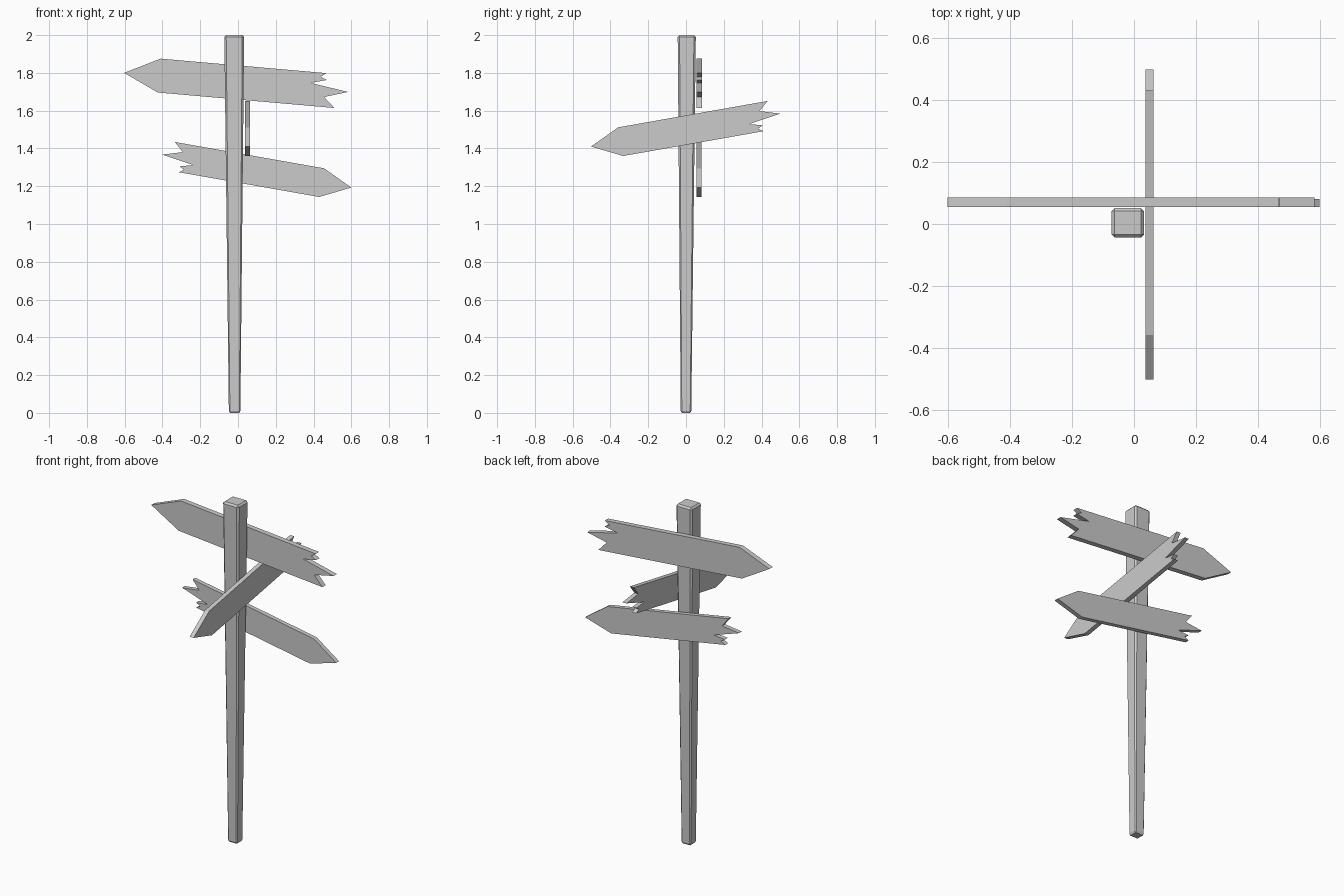
import bpy, bmesh
from math import sin, cos, radians
from mathutils import Vector

if "Cube" in bpy.data.objects:
    bpy.data.objects.remove(bpy.data.objects["Cube"])


def finish(bm, name):
    bmesh.ops.recalc_face_normals(bm, faces=bm.faces)
    mesh = bpy.data.meshes.new(name)
    bm.to_mesh(mesh)
    bm.free()
    obj = bpy.data.objects.new(name, mesh)
    bpy.context.collection.objects.link(obj)
    return obj


# Post: chamfered square beam that narrows towards the ground
def make_post():
    bm = bmesh.new()
    bmesh.ops.create_cube(bm, size=1)
    for v in bm.verts:
        v.co = Vector((v.co.x * 0.105, v.co.y * 0.096, v.co.z * 2 + 1))
    bmesh.ops.bevel(bm, geom=bm.edges[:], offset=0.01, segments=1,
                    affect='EDGES', profile=0.5)
    for v in bm.verts:
        t = v.co.z / 2
        k = 0.58 + 0.42 * t
        v.co.x = v.co.x * k - 0.018 - 0.002 * t
        v.co.y = v.co.y * k + 0.004 * t
    finish(bm, "post")


# Board outline: pointed tip at the origin, splintered end at the far side
OUTLINE = [(0, 0), (0.186, 0.092), (1.067, 0.092), (1.039, 0.07),
           (1.072, 0.056), (0.988, 0.033), (1.19, 0.003),
           (1.066, -0.035), (1.125, -0.088), (0.187, -0.088)]


def make_board(name, tip, along, across, normal, scale):
    bm = bmesh.new()
    face = bm.faces.new([bm.verts.new(Vector(tip) + scale * (u * along + v * across))
                         for u, v in OUTLINE])
    ext = bmesh.ops.extrude_face_region(bm, geom=[face], use_keep_orig=True)
    moved = [g for g in ext["geom"] if isinstance(g, bmesh.types.BMVert)]
    bmesh.ops.translate(bm, verts=moved, vec=normal * 0.0305 * scale)
    finish(bm, name)


make_post()

s, c = sin(radians(5)), cos(radians(5))
make_board("upper_board", (-0.603, 0.0555, 1.80),
           Vector((c, 0, -s)), Vector((s, 0, c)), Vector((0, 1, 0)), 1.0)

s, c = sin(radians(10)), cos(radians(10))
make_board("lower_board", (0.60, 0.0555, 1.193),
           Vector((-c, 0, s)), Vector((-s, 0, -c)), Vector((0, 1, 0)), 0.855)
make_board("side_board", (0.0375, -0.503, 1.41),
           Vector((0, c, s)), Vector((0, s, -c)), Vector((1, 0, 0)), 0.855)
